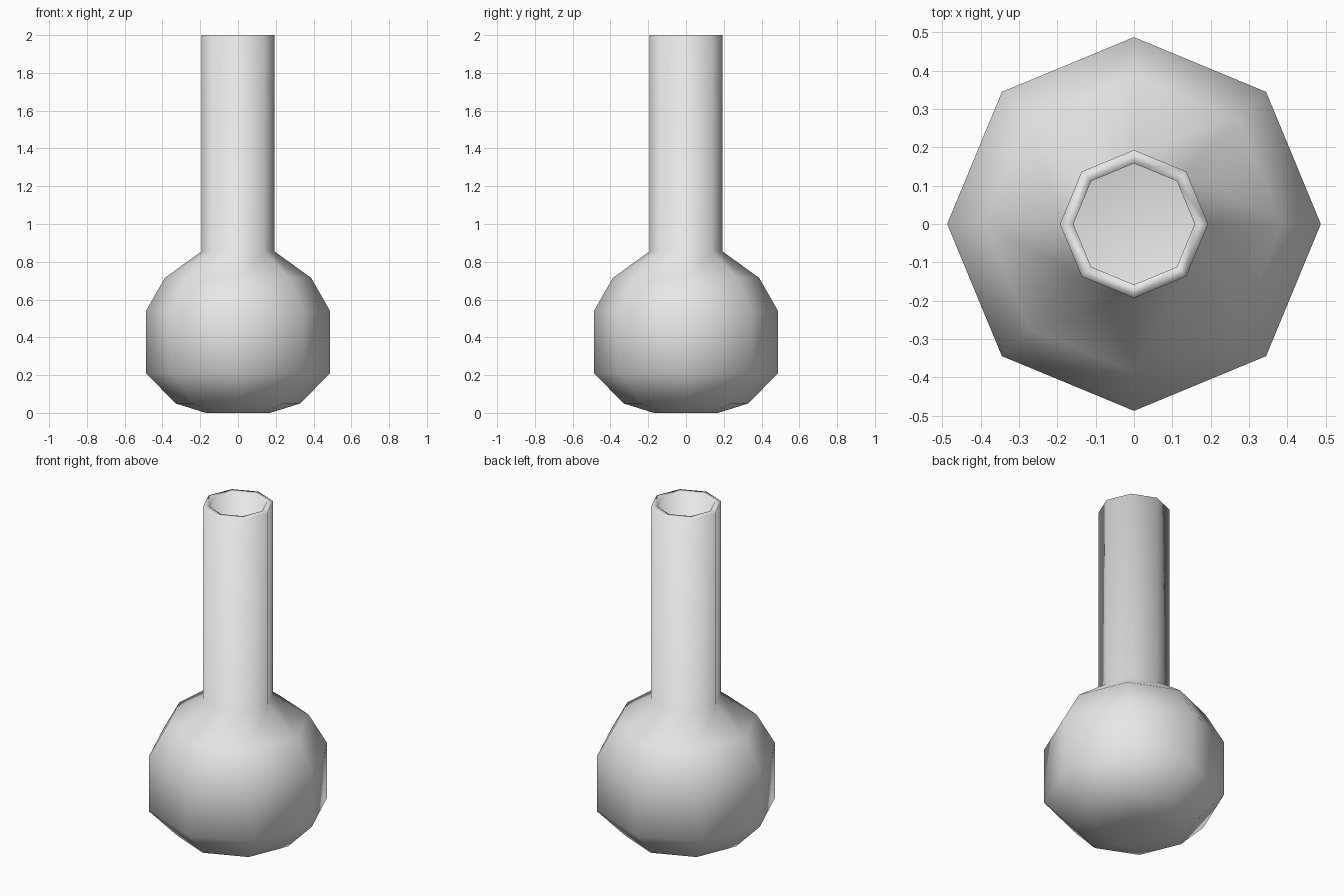
import bpy, bmesh, math

old = bpy.data.objects.get("Cube")
if old:
    bpy.data.objects.remove(old, do_unlink=True)

SIDES = 8

# Pale grey body colour
grey = bpy.data.materials.new("pale_grey")
grey.use_nodes = True
colour = (0.8, 0.8, 0.8, 1)
grey.diffuse_color = colour
grey.node_tree.nodes["Principled BSDF"].inputs["Base Color"].default_value = colour

# Half section: outer bottom up to the rim, then back down the inner wall
profile = [
    (0, 0), (0.17, 0), (0.33, 0.05), (0.487, 0.21), (0.487, 0.54),
    (0.387, 0.715), (0.193, 0.855), (0.193, 2.0),
    (0.158, 2.0), (0.158, 0.84), (0.36, 0.69), (0.455, 0.53),
    (0.455, 0.225), (0.315, 0.08), (0.16, 0.032), (0, 0.032),
]


def lathe(name, points, material):
    """Revolve a half section about the vertical axis."""
    bm = bmesh.new()
    verts = [bm.verts.new((r, 0, z)) for r, z in points]
    edges = [bm.edges.new(pair) for pair in zip(verts, verts[1:])]
    bmesh.ops.spin(bm, geom=verts + edges, cent=(0, 0, 0), axis=(0, 0, 1),
                   angle=math.tau, steps=SIDES, use_merge=True)
    bmesh.ops.remove_doubles(bm, verts=bm.verts, dist=0.0005)
    bmesh.ops.recalc_face_normals(bm, faces=bm.faces)
    for face in bm.faces:
        face.smooth = True
    mesh = bpy.data.meshes.new(name)
    bm.to_mesh(mesh)
    bm.free()
    mesh.materials.append(material)
    obj = bpy.data.objects.new(name, mesh)
    bpy.context.collection.objects.link(obj)
    return obj


# Hollow round flask with a straight neck
lathe("flask", profile, grey)
